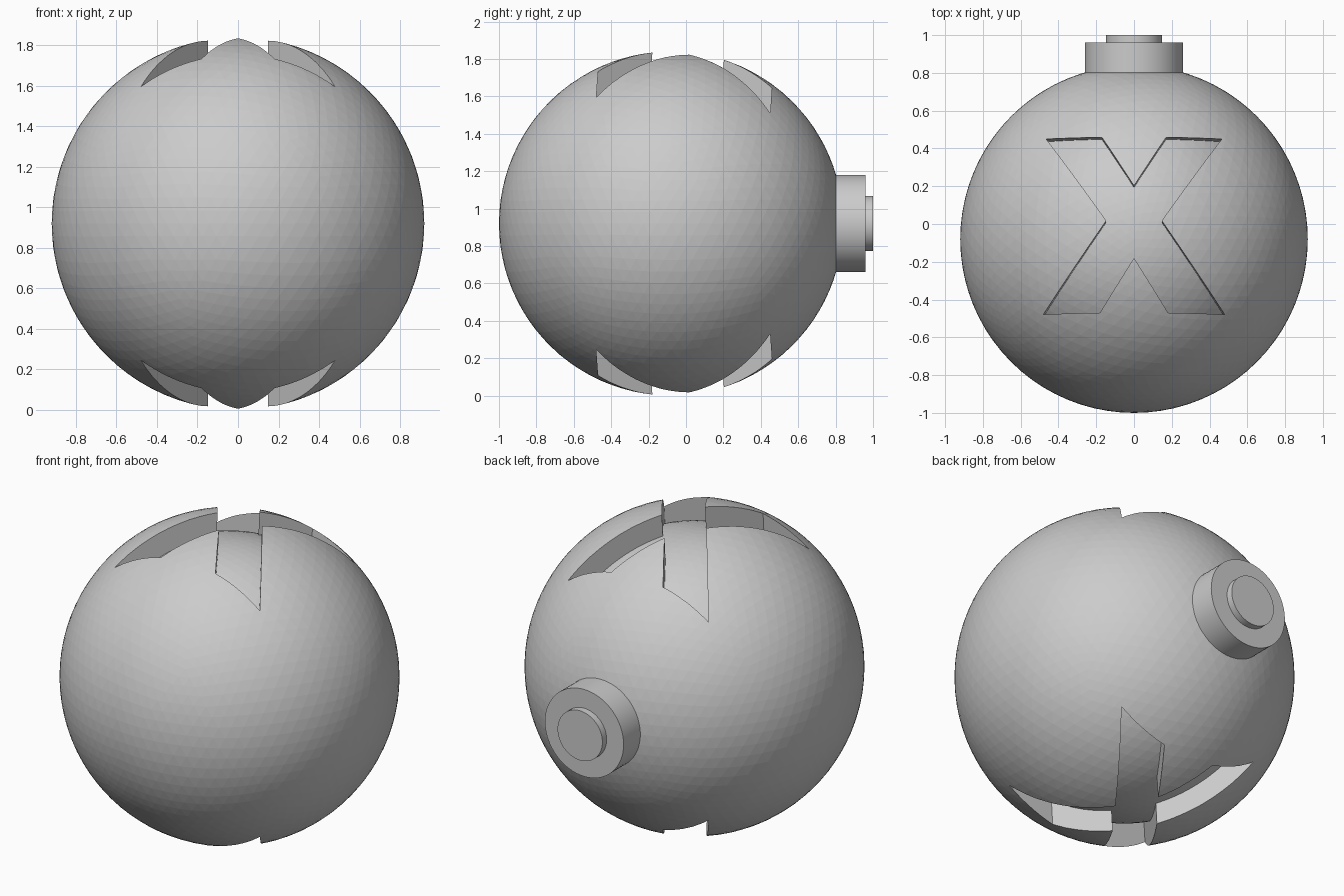
import bpy, bmesh, math

if "Cube" in bpy.data.objects:
    bpy.data.objects.remove(bpy.data.objects["Cube"])

CENTER = (0, -0.08, 0.92)
RADIUS = 0.92
FLOOR_RADIUS = 0.792   # inner ball that forms the groove floor
LEAN = 0.07            # the groove walls lean slightly along y


def ball(name, radius):
    bpy.ops.mesh.primitive_ico_sphere_add(subdivisions=5, radius=radius, location=CENTER)
    ob = bpy.context.object
    ob.name = name
    return ob


def disc(name, radius, y0, y1):
    bpy.ops.mesh.primitive_cylinder_add(vertices=64, radius=radius, depth=y1 - y0,
                                        location=(0, (y0 + y1) / 2, CENTER[2]),
                                        rotation=(math.pi / 2, 0, 0))
    ob = bpy.context.object
    ob.name = name
    bpy.ops.object.shade_smooth_by_angle(angle=math.radians(30))
    return ob


def subtract(target, cutter):
    mod = target.modifiers.new("cut", 'BOOLEAN')
    mod.operation = 'DIFFERENCE'
    mod.solver = 'EXACT'
    mod.object = cutter
    bpy.context.view_layer.objects.active = target
    bpy.ops.object.modifier_apply(modifier=mod.name)


# Crossed groove outline: right half, mirrored to the left
half = [(0, -0.18), (0.18, -0.463), (0.48, -0.463), (0.147, 0.018),
        (0.465, 0.472), (0.17, 0.472), (0, 0.205)]
outline = half + [(-x, y) for x, y in reversed(half[1:-1])]


def cross_cutter(name, flip):
    bm = bmesh.new()
    rings = []
    for z in (1.25, 2.0):
        rings.append([bm.verts.new((x, y - LEAN * (1.83 - z),
                                    2 * CENTER[2] - z if flip else z)) for x, y in outline])
    low, high = rings
    n = len(outline)
    bm.faces.new(low[::-1])
    bm.faces.new(high)
    for i in range(n):
        j = (i + 1) % n
        bm.faces.new((low[i], low[j], high[j], high[i]))
    bmesh.ops.recalc_face_normals(bm, faces=bm.faces)
    mesh = bpy.data.meshes.new(name)
    bm.to_mesh(mesh)
    bm.free()
    ob = bpy.data.objects.new(name, mesh)
    bpy.context.collection.objects.link(ob)
    ob.hide_render = True
    return ob


# Round body with a curved-floor groove on top and bottom
body = ball("round_body", RADIUS)
floor = ball("groove_floor_helper", FLOOR_RADIUS)
floor.hide_render = True
for name, flip in (("top_groove_cutter", False), ("bottom_groove_cutter", True)):
    cutter = cross_cutter(name, flip)
    subtract(cutter, floor)
    subtract(body, cutter)
    bpy.data.objects.remove(cutter)
bpy.data.objects.remove(floor)

# Stepped cap on the back
disc("back_cap", 0.26, 0.72, 0.96)
disc("cap_button", 0.148, 0.90, 1.0)
